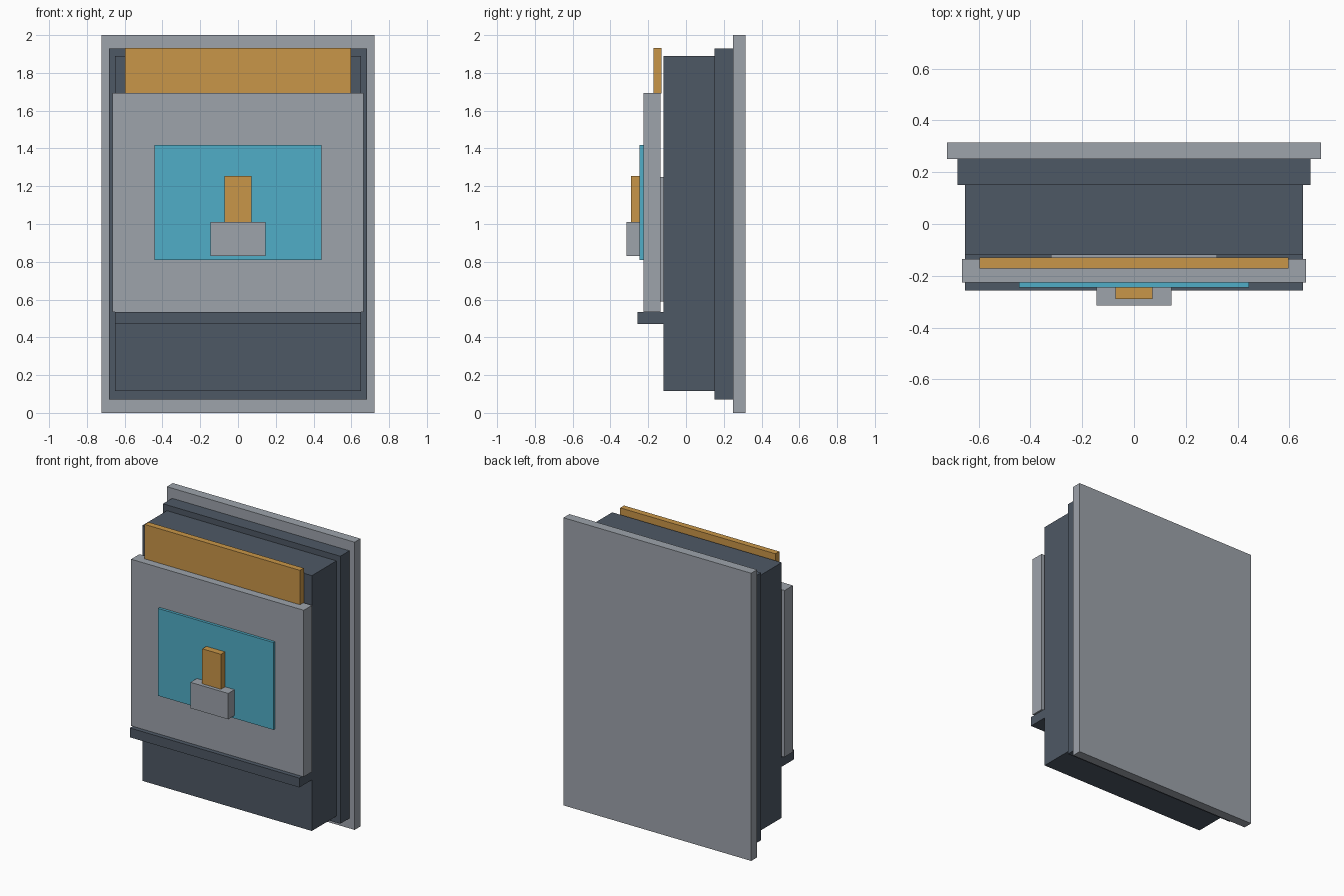
import bpy

if "Cube" in bpy.data.objects:
    bpy.data.objects.remove(bpy.data.objects["Cube"])


def material(name, color):
    m = bpy.data.materials.new(name)
    m.diffuse_color = (*color, 1.0)
    m.use_nodes = True
    m.node_tree.nodes["Principled BSDF"].inputs["Base Color"].default_value = m.diffuse_color
    return m


light_grey = material("light grey", (0.337, 0.366, 0.407))
slate = material("dark slate", (0.076, 0.098, 0.130))
amber = material("amber", (0.584, 0.305, 0.065))
cyan = material("cyan", (0.08, 0.418, 0.571))


def block(name, half_width, y0, y1, z0, z1, mat):
    """Box centred on x = 0, given by its depth and height ranges."""
    bpy.ops.mesh.primitive_cube_add(size=1)
    ob = bpy.context.object
    ob.name = name
    for v in ob.data.vertices:
        v.co = (v.co.x * 2 * half_width,
                y0 + (v.co.y + 0.5) * (y1 - y0),
                z0 + (v.co.z + 0.5) * (z1 - z0))
    ob.data.materials.append(mat)
    return ob


# Stepped housing, from the wall forwards
block("back_plate", 0.722, 0.25, 0.315, 0.0, 2.0, light_grey)
block("flange", 0.682, 0.15, 0.25, 0.07, 1.93, slate)
block("body", 0.652, -0.12, 0.15, 0.115, 1.89, slate)

# Front panel on its spacer, with the ledge below and the header above
block("panel_spacer", 0.32, -0.135, -0.12, 0.59, 1.25, light_grey)
block("front_panel", 0.664, -0.226, -0.135, 0.535, 1.693, light_grey)
block("ledge", 0.652, -0.257, -0.12, 0.47, 0.535, slate)
block("header_sign", 0.597, -0.172, -0.13, 1.69, 1.932, amber)

# Screen with the small holder and upright tab
block("screen", 0.443, -0.245, -0.226, 0.81, 1.417, cyan)
block("holder", 0.145, -0.315, -0.245, 0.83, 1.01, light_grey)
block("upright_tab", 0.072, -0.29, -0.245, 1.01, 1.253, amber)
